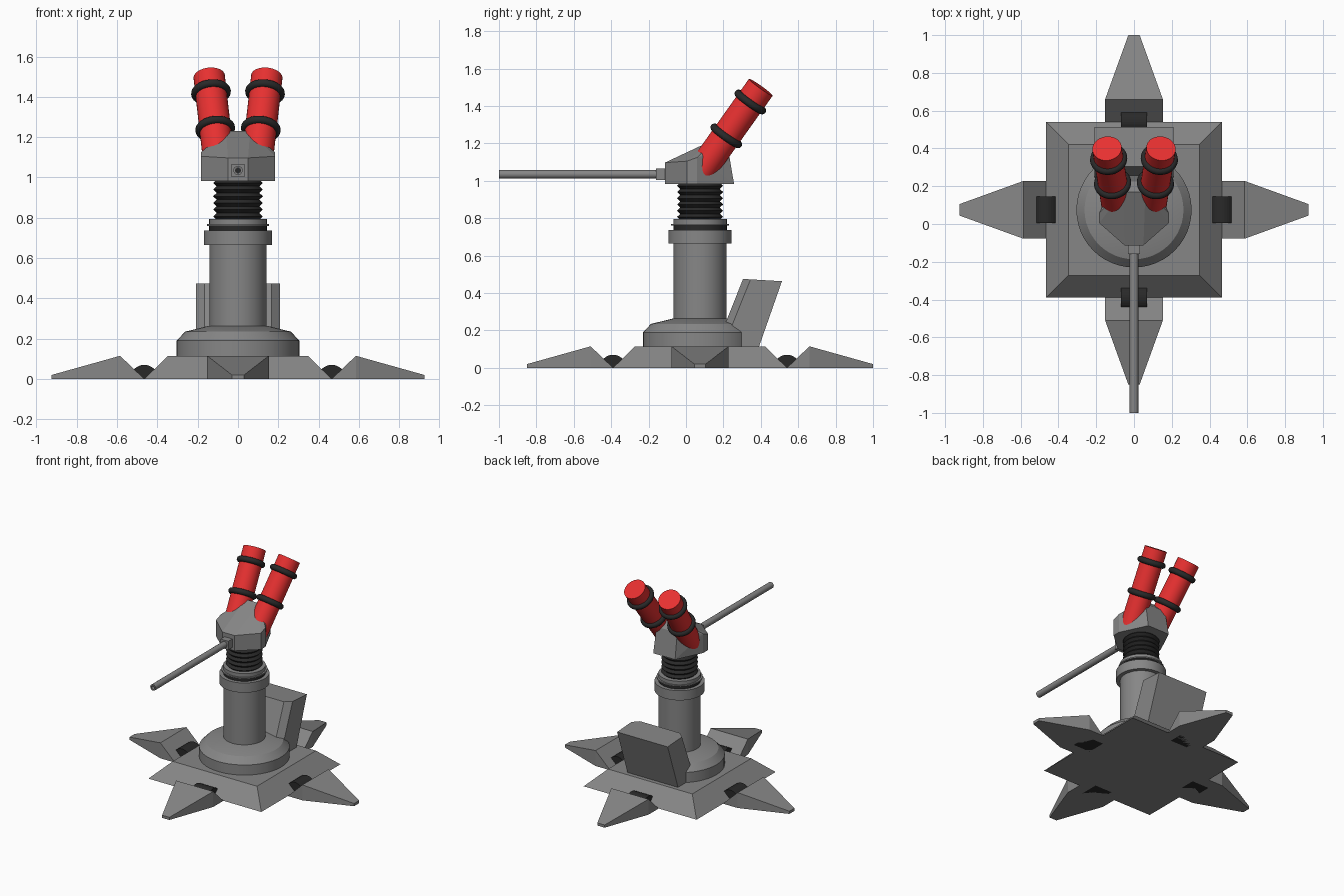
import bpy, bmesh, math
from mathutils import Vector, Matrix

if "Cube" in bpy.data.objects:
    bpy.data.objects.remove(bpy.data.objects["Cube"])

CY = 0.075  # y of the base and column axis


def material(name, rgb):
    m = bpy.data.materials.new(name)
    m.diffuse_color = (*rgb, 1)
    m.use_nodes = True
    m.node_tree.nodes["Principled BSDF"].inputs["Base Color"].default_value = m.diffuse_color
    return m


GREY = material("metal grey", (0.24, 0.24, 0.24))
BLACK = material("rubber black", (0.022, 0.022, 0.022))
RED = material("tube red", (0.80, 0.03, 0.03))


def finish(name, bm, mat, smooth=False, matrix=None):
    bmesh.ops.recalc_face_normals(bm, faces=bm.faces)
    if matrix:
        bm.transform(matrix)
    me = bpy.data.meshes.new(name)
    bm.to_mesh(me)
    bm.free()
    me.materials.append(mat)
    ob = bpy.data.objects.new(name, me)
    bpy.context.collection.objects.link(ob)
    if smooth:
        bpy.ops.object.select_all(action='DESELECT')
        ob.select_set(True)
        bpy.context.view_layer.objects.active = ob
        bpy.ops.object.shade_smooth_by_angle(angle=math.radians(30))
    return ob


def hull(name, pts, mat, matrix=None):
    """Convex solid around the points."""
    bm = bmesh.new()
    for p in pts:
        bm.verts.new(p)
    res = bmesh.ops.convex_hull(bm, input=bm.verts)
    junk = [g for g in res["geom_interior"] if isinstance(g, bmesh.types.BMVert)]
    bmesh.ops.delete(bm, geom=junk, context='VERTS')
    bmesh.ops.dissolve_limit(bm, angle_limit=0.01, verts=bm.verts, edges=bm.edges)
    return finish(name, bm, mat, False, matrix)


def both(pts):
    """Mirror points across x = 0."""
    return [(s * x, y, z) for x, y, z in pts for s in (1, -1)]


def lathe(name, profile, mat, matrix, sides=48):
    """Revolve an (r, z) profile about local z and cap both ends."""
    bm = bmesh.new()
    rings = [[bm.verts.new((r * math.cos(2 * math.pi * i / sides),
                            r * math.sin(2 * math.pi * i / sides), z))
              for i in range(sides)] for r, z in profile]
    for a, b in zip(rings, rings[1:]):
        for i in range(sides):
            j = (i + 1) % sides
            bm.faces.new((a[i], a[j], b[j], b[i]))
    bm.faces.new(rings[0])
    bm.faces.new(rings[-1])
    return finish(name, bm, mat, True, matrix)


AXIS = Matrix.Translation((0, CY, 0))

# Base block with sloped sides
hull("base_block", [(sx * r, sy * r, z) for r, z in ((0.465, 0), (0.347, 0.115))
                    for sx in (1, -1) for sy in (1, -1)], GREY, AXIS)

# Four feet and their black hinges
for k, label in enumerate(("right", "back", "left", "front")):
    turn = AXIS @ Matrix.Rotation(k * math.pi / 2, 4, 'Z')
    foot = [(0.465, 0.153, 0), (0.585, 0.153, 0.115), (0.585, 0.153, 0),
            (0.925, 0.03, 0.02), (0.925, 0.03, 0)]
    hull(label + "_foot", [(d, s * w, z) for d, w, z in foot for s in (1, -1)], GREY, turn)
    hull(label + "_hinge", [(0.465 + 0.07 * math.cos(a * math.pi / 16), w,
                             0.07 * math.sin(a * math.pi / 16))
                            for a in range(17) for w in (0.07, -0.07)], BLACK, turn)

# Turntable, column and collar
lathe("turntable", [(0.305, 0.11), (0.305, 0.19), (0.262, 0.235), (0.143, 0.264)], GREY, AXIS)
lathe("column", [(0.142, 0.25), (0.142, 0.67)], GREY, AXIS)
lathe("collar", [(0.169, 0.665), (0.169, 0.737)], GREY, AXIS)
lathe("neck_seal", [(0.143, 0.735), (0.143, 0.76)], BLACK, AXIS)
lathe("neck_plate", [(0.155, 0.76), (0.155, 0.769)], GREY, AXIS)
lathe("neck_ring", [(0.143, 0.769), (0.143, 0.795)], GREY, AXIS)

# Bellows
steps = 12
lathe("bellows", [(0.123 if i % 2 else 0.106, 0.79 + i * 0.2 / steps)
                  for i in range(steps + 1)], BLACK, AXIS)

# Control box leaning back behind the column
hull("rear_box", both([(0.165, 0.16, 0.112), (0.165, 0.305, 0.475),
                       (0.208, 0.20, 0.112), (0.208, 0.345, 0.473),
                       (0.208, 0.39, 0.112), (0.208, 0.513, 0.463)]), GREY)

# Faceted head
hull("head", both([(0.05, -0.113, 0.983), (0.05, -0.113, 1.097),
                   (0.184, 0.005, 0.983), (0.184, 0.005, 1.105),
                   (0.184, 0.06, 0.983), (0.184, 0.06, 1.125),
                   (0.09, 0.257, 0.983), (0.085, 0.225, 1.17),
                   (0.06, 0.17, 1.23)]), GREY)

# Barrel with a hollow muzzle, and its square mount
FORWARD = Matrix.Translation((0, 0, 1.035)) @ Matrix.Rotation(math.pi / 2, 4, 'X')
lathe("barrel", [(0.023, 0.12), (0.023, 1.0), (0.013, 1.0), (0.013, 0.96)], GREY, FORWARD, 16)
lathe("barrel_bore", [(0.0125, 0.958), (0.0125, 0.963)], BLACK, FORWARD, 16)
hull("barrel_mount", both([(0.032, y, 1.035 + dz) for y in (-0.16, -0.10)
                           for dz in (-0.032, 0.032)]), GREY)

# Twin red tubes with black bands
for s, label in ((-1, "left"), (1, "right")):
    d = Vector((s * 0.093, 0.576, 0.811)).normalized()
    place = Matrix.Translation((s * 0.143, 0.40, 1.50)) @ d.to_track_quat('Z', 'Y').to_matrix().to_4x4()
    lathe(label + "_tube", [(0.078, -0.555), (0.078, 0)], RED, place, 32)
    for t, spot in ((-0.097, "upper"), (-0.32, "lower")):
        arc = [(0.079 + 0.02 * math.cos(a * math.pi / 8), t + 0.02 * math.sin(a * math.pi / 8))
               for a in range(-4, 5)]
        lathe(label + "_" + spot + "_band", arc, BLACK, place, 32)
